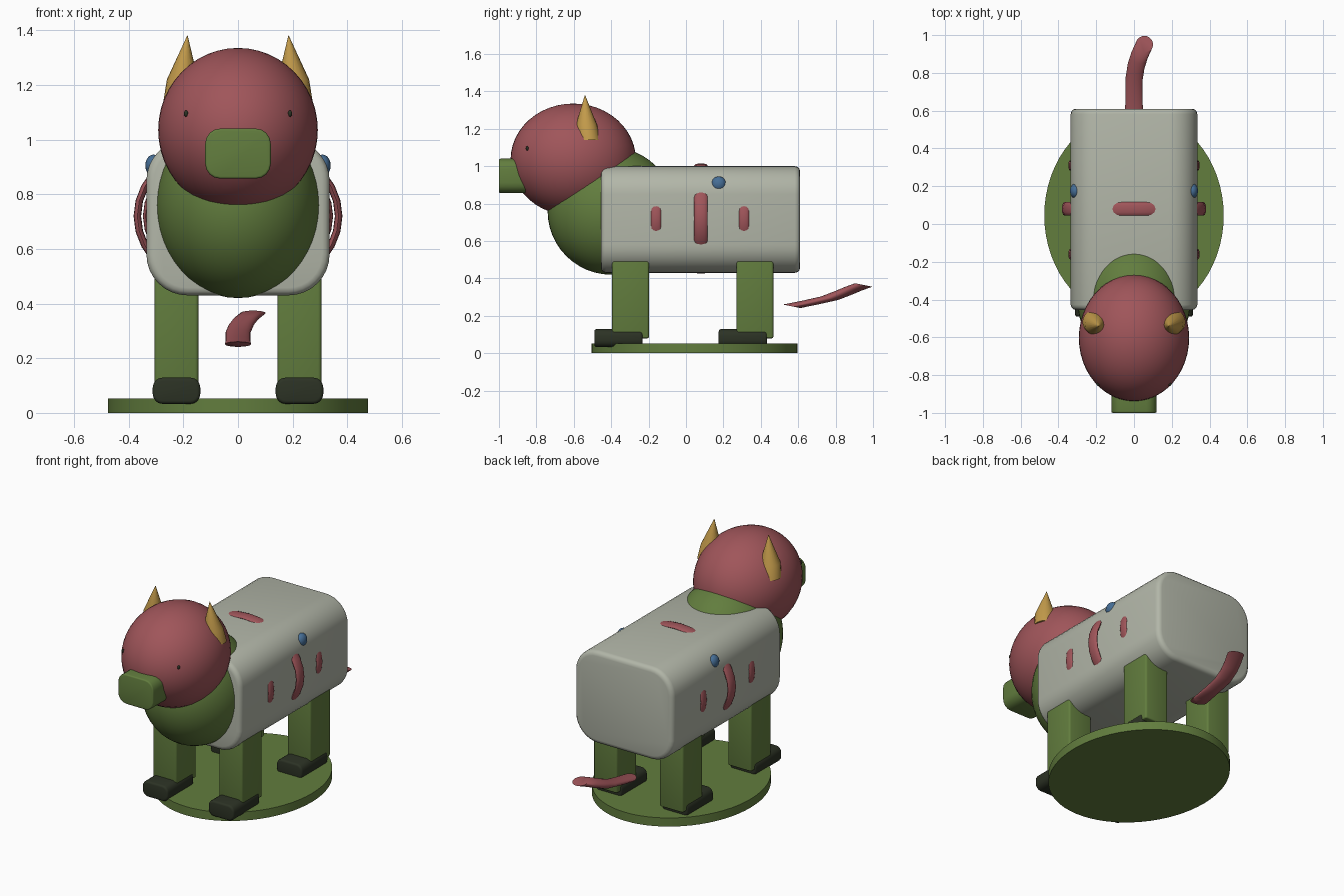
import bpy, bmesh, math
from mathutils import Vector

cube = bpy.data.objects.get("Cube")
if cube:
    bpy.data.objects.remove(cube, do_unlink=True)


def material(name, r, g, b):
    m = bpy.data.materials.new(name)
    m.use_nodes = True
    m.diffuse_color = (r, g, b, 1)
    m.node_tree.nodes["Principled BSDF"].inputs["Base Color"].default_value = (r, g, b, 1)
    return m


RED = material("dusty red", .35, .091, .102)
GREEN = material("moss green", .122, .205, .048)
GREY = material("warm grey", .445, .468, .392)
DARK = material("dark olive", .025, .032, .018)
BLUE = material("steel blue", .061, .156, .305)
GOLD = material("ochre", .55, .33, .07)


def finish(ob, name, mat, angle=35):
    ob.name = ob.data.name = name
    ob.data.materials.append(mat)
    bpy.ops.object.select_all(action='DESELECT')
    ob.select_set(True)
    bpy.context.view_layer.objects.active = ob
    bpy.ops.object.transform_apply(location=False, rotation=True, scale=True)
    bpy.ops.object.shade_smooth_by_angle(angle=math.radians(angle))
    return ob


def from_bmesh(bm, name, mat, angle=35):
    bmesh.ops.recalc_face_normals(bm, faces=bm.faces)
    me = bpy.data.meshes.new(name)
    bm.to_mesh(me)
    bm.free()
    ob = bpy.data.objects.new(name, me)
    bpy.context.collection.objects.link(ob)
    return finish(ob, name, mat, angle)


def box(name, mat, lo, hi, axis, round_long, round_end, segs=4):
    """Box rounded along one axis, with a smaller bevel round both ends."""
    lo, hi = Vector(lo), Vector(hi)
    bm = bmesh.new()
    bmesh.ops.create_cube(bm, size=1)
    for v in bm.verts:
        v.co = (lo + hi) / 2 + v.co * (hi - lo)
    long_edges = [e for e in bm.edges
                  if abs(e.verts[0].co[axis] - e.verts[1].co[axis]) > 1e-5]
    bmesh.ops.bevel(bm, geom=long_edges, offset=round_long, segments=segs,
                    profile=.5, affect='EDGES')
    end_edges = [e for e in bm.edges
                 if abs(e.verts[0].co[axis] - e.verts[1].co[axis]) < 1e-5]
    bmesh.ops.bevel(bm, geom=end_edges, offset=round_end, segments=3,
                    profile=.5, affect='EDGES')
    return from_bmesh(bm, name, mat)


def ball(name, mat, centre, radii, segs=48):
    bpy.ops.mesh.primitive_uv_sphere_add(segments=segs, ring_count=segs // 2, location=centre)
    ob = bpy.context.object
    ob.scale = radii
    return finish(ob, name, mat, 60)


def loft(name, mat, rings, tilt=0, n=20):
    """Skin near-horizontal circles given as (x, y, z, radius)."""
    bm = bmesh.new()
    loops = []
    for x, y, z, r in rings:
        turns = [2 * math.pi * i / n for i in range(n)]
        loops.append([bm.verts.new((x + r * math.cos(a), y + r * math.sin(a),
                                    z + tilt * r * math.sin(a))) for a in turns])
    for a, b in zip(loops, loops[1:]):
        for i in range(n):
            j = (i + 1) % n
            bm.faces.new((a[i], a[j], b[j], b[i]))
    bm.faces.new(loops[0])
    bm.faces.new(loops[-1])
    return from_bmesh(bm, name, mat, 50)


# Stand
bpy.ops.mesh.primitive_cylinder_add(vertices=64, radius=1, depth=1, location=(0, .045, .0265))
stand = bpy.context.object
stand.scale = (.475, .55, .053)
finish(stand, "stand", GREEN)

# Trunk, chest and head
box("body", GREY, (-.335, -.455, .43), (.335, .61, 1.0), 1, .15, .028, 8)
ball("chest", GREEN, (0, -.40, .76), (.30, .34, .34))
ball("head", RED, (0, -.603, 1.035), (.292, .335, .30))
box("snout", GREEN, (-.12, -1.0, .857), (.12, -.8, 1.04), 1, .055, .008)

# Rings that break through the body as slim red lenses
for name, y, rx, rz, thick in (("front_ring", -.16, .348, .26, .027),
                               ("middle_ring", .08, .382, .295, .036),
                               ("rear_ring", .31, .348, .26, .027)):
    bpy.ops.mesh.primitive_torus_add(major_segments=32, minor_segments=12,
                                     major_radius=1 - thick, minor_radius=thick,
                                     location=(0, y, .72), rotation=(math.pi / 2, 0, 0))
    ring = bpy.context.object
    ring.scale = (rx, rz, 1)
    finish(ring, name, RED)

# Paired parts
for side, s in (("left", 1), ("right", -1)):
    ball(side + "_eye", DARK, (s * .19, -.849, 1.095), (.008, .008, .012), 16)
    ball(side + "_button", BLUE, (s * .309, .175, .905), (.03, .04, .04), 24)
    loft(side + "_ear", GOLD, [(s * .21, -.52, 1.14, .063), (s * .203, -.532, 1.22, .057),
                               (s * .185, -.54, 1.38, .001)])
    for end, y in (("front", -.395), ("rear", .27)):
        x0, x1 = sorted((s * .145, s * .305))
        box(f"{end}_{side}_leg", GREEN, (x0, y, .08), (x1, y + .197, .6), 2, .012, .008, 3)
        x0, x1 = sorted((s * .138, s * .312))
        box(f"{end}_{side}_foot", DARK, (x0, y - .095, .033), (x1, y + .163, .129),
            1, .036, .012)

# Loose curling tail
loft("tail", RED, [(0, .564, .251, .047), (0, .66, .270, .046), (0, .767, .294, .046),
                   (.012, .84, .322, .046), (.030, .895, .345, .046),
                   (.055, .95, .365, .046)], tilt=-.2)
